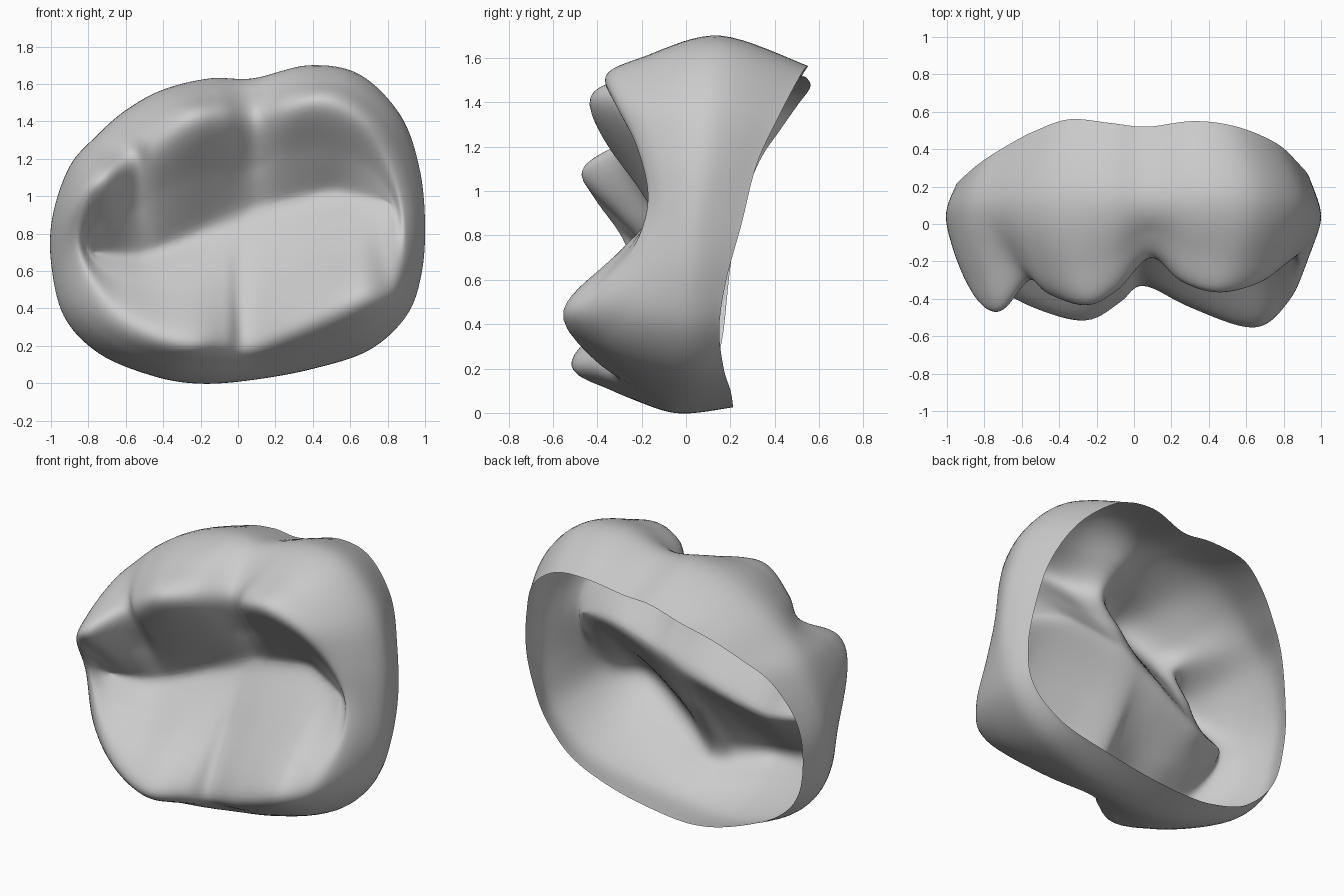
import bpy, bmesh
from mathutils import Vector

if "Cube" in bpy.data.objects:
    bpy.data.objects.remove(bpy.data.objects["Cube"])

# Stations round the crown, counter-clockwise from the right side:
# widest outline x, z | rear margin y | cusp crest x, y, z
STATIONS = [
    (1.00, 0.85, 0.25, 0.88, -0.17, 0.95),
    (0.97, 1.15, 0.32, 0.80, -0.22, 1.20),
    (0.87, 1.43, 0.43, 0.66, -0.32, 1.40),
    (0.65, 1.65, 0.52, 0.45, -0.37, 1.50),
    (0.38, 1.70, 0.55, 0.25, -0.31, 1.47),
    (0.08, 1.63, 0.52, 0.09, -0.18, 1.40),
    (-0.15, 1.63, 0.54, -0.08, -0.35, 1.42),
    (-0.40, 1.57, 0.56, -0.25, -0.44, 1.40),
    (-0.60, 1.46, 0.50, -0.45, -0.38, 1.27),
    (-0.76, 1.32, 0.42, -0.56, -0.30, 1.20),
    (-0.90, 1.16, 0.33, -0.71, -0.47, 1.10),
    (-0.99, 0.90, 0.24, -0.82, -0.42, 0.98),
    (-1.00, 0.65, 0.20, -0.86, -0.26, 0.72),
    (-0.93, 0.36, 0.17, -0.72, -0.35, 0.45),
    (-0.74, 0.16, 0.14, -0.50, -0.46, 0.30),
    (-0.45, 0.04, 0.18, -0.25, -0.52, 0.23),
    (-0.20, 0.00, 0.21, -0.07, -0.42, 0.23),
    (0.08, 0.02, 0.21, 0.05, -0.33, 0.23),
    (0.40, 0.08, 0.20, 0.30, -0.45, 0.32),
    (0.70, 0.18, 0.17, 0.64, -0.56, 0.46),
    (0.90, 0.36, 0.15, 0.82, -0.42, 0.52),
    (0.98, 0.58, 0.18, 0.89, -0.25, 0.70),
]
# Central groove of the chewing surface: x, y, z
GROOVE = [(-0.80, -0.17, 0.70), (-0.50, -0.04, 0.68), (-0.20, 0.03, 0.80),
          (0.10, 0.06, 0.93), (0.50, 0.02, 1.02), (0.80, -0.12, 0.97)]
STEPS = 8


def catmull(a, b, c, d, t):
    return 0.5 * (2 * b + (c - a) * t + (2 * a - 5 * b + 4 * c - d) * t * t
                  + (3 * b - a - 3 * c + d) * t ** 3)


def spline(pts, steps, closed):
    n = len(pts)
    pick = (lambda i: pts[i % n]) if closed else (lambda i: pts[max(0, min(n - 1, i))])
    out = [catmull(pick(i - 1), pick(i), pick(i + 1), pick(i + 2), s / steps)
           for i in range(n if closed else n - 1) for s in range(steps)]
    return out if closed else out + [pts[-1]]


def groove_at(x):
    x = max(-0.8, min(0.8, round(x / 0.04) * 0.04))   # snapped so both sides weld
    for a, b in zip(GROOVE, GROOVE[1:]):
        if x <= b[0] + 1e-6:
            return Vector(a).lerp(Vector(b), (x - a[0]) / (b[0] - a[0]))
    return Vector(GROOVE[-1])


# Control rings from the rear margin over the cusps into the basin
rings = [[] for _ in range(5)]
for ox, oz, my, cx, cy, cz in STATIONS:
    crest = Vector((cx, cy, cz))
    widest = Vector((ox, -0.05 + 0.12 * oz, oz))
    k = 1 - (0.03 + 0.045 * oz * oz)
    margin = Vector((ox * k, my, 0.85 + (oz - 0.85) * k))
    shoulder = crest.lerp(widest, 0.6)
    shoulder.y = cy + (widest.y - cy) * 0.36
    slope = crest.lerp(groove_at(cx * 0.9), 0.5)
    for ring, p in zip(rings, (margin, widest, shoulder, crest, slope)):
        ring.append(p)
rings = [spline(r, STEPS, True) for r in rings]
rings.append([groove_at(p.x * 0.9) for p in rings[3]])

# Loft the profiles into one open shell
columns = [spline(list(col), STEPS, False) for col in zip(*rings)]
bm = bmesh.new()
grid = [[bm.verts.new(p) for p in col] for col in columns]
for i, col in enumerate(grid):
    nxt = grid[(i + 1) % len(grid)]
    for j in range(len(col) - 1):
        bm.faces.new((col[j], col[j + 1], nxt[j + 1], nxt[j]))
inner = [v for col in grid for v in col[4 * STEPS + 2:]]
crests = [v for col in grid for v in col[2 * STEPS:4 * STEPS]]
for _ in range(3):
    bmesh.ops.smooth_vert(bm, verts=crests, factor=0.5,
                          use_axis_x=True, use_axis_y=True, use_axis_z=True)

# Weld the groove seam and relax the basin
bmesh.ops.remove_doubles(bm, verts=[c[-1] for c in grid], dist=0.002)
bmesh.ops.dissolve_degenerate(bm, edges=bm.edges[:], dist=0.0005)
inner = [v for v in inner if v.is_valid]
for _ in range(8):
    bmesh.ops.smooth_vert(bm, verts=inner, factor=0.5,
                          use_axis_x=True, use_axis_y=True, use_axis_z=True)
bmesh.ops.recalc_face_normals(bm, faces=bm.faces[:])
bm.normal_update()
if sum(f.normal.y * f.calc_area() for f in bm.faces) > 0:
    bmesh.ops.reverse_faces(bm, faces=bm.faces[:])
for f in bm.faces:
    f.smooth = True

mesh = bpy.data.meshes.new("molar_crown")
bm.to_mesh(mesh)
bm.free()
crown = bpy.data.objects.new("molar_crown", mesh)
bpy.context.collection.objects.link(crown)
